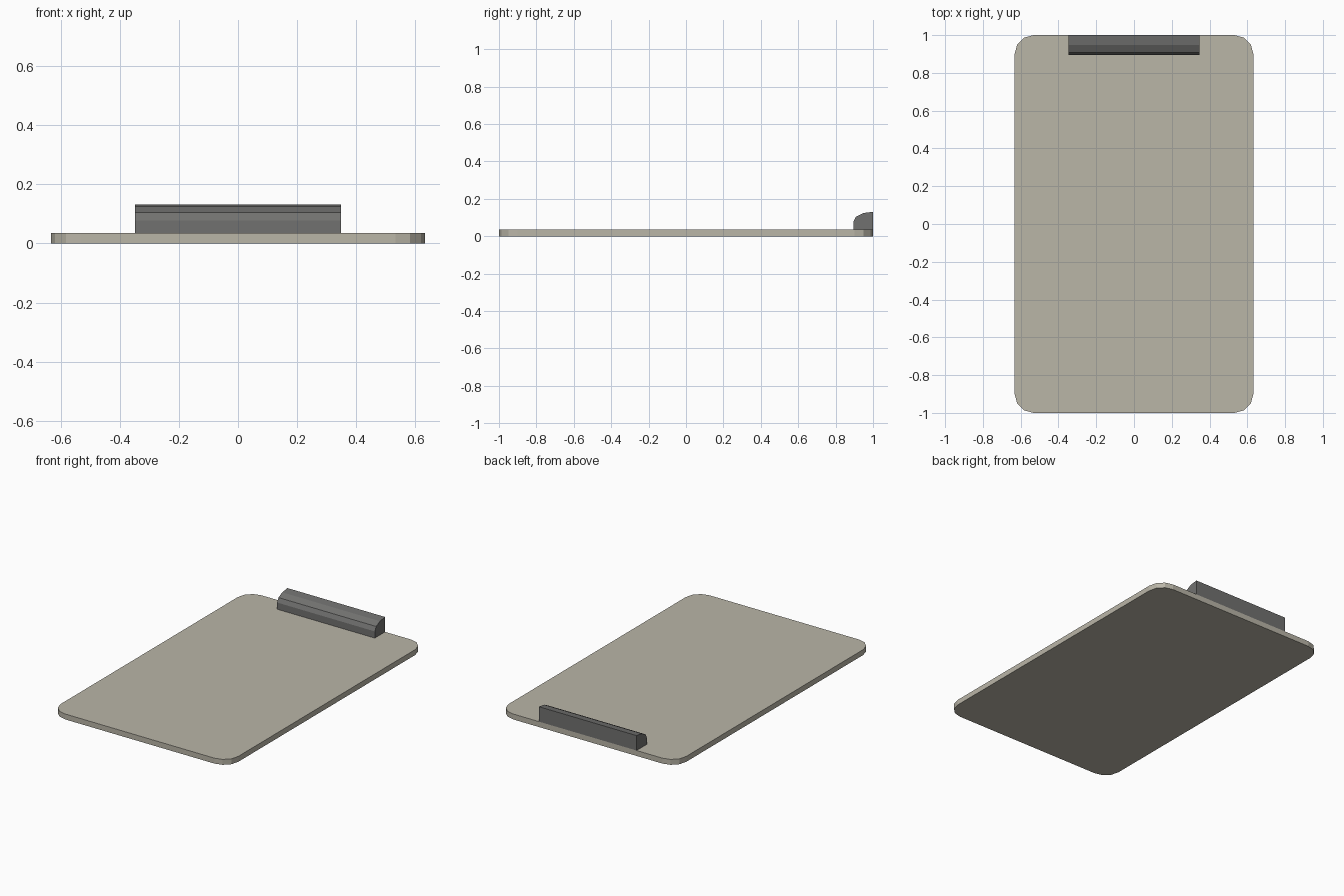
import bpy, bmesh, math
from mathutils import Vector

if "Cube" in bpy.data.objects:
    bpy.data.objects.remove(bpy.data.objects["Cube"])


def material(name, rgb):
    m = bpy.data.materials.new(name)
    m.diffuse_color = (*rgb, 1.0)
    m.use_nodes = True
    m.node_tree.nodes["Principled BSDF"].inputs["Base Color"].default_value = m.diffuse_color
    return m


def extrude_profile(name, points, direction, mat):
    """Make a closed prism from a planar outline swept along direction."""
    bm = bmesh.new()
    face = bm.faces.new([bm.verts.new(p) for p in points])
    swept = bmesh.ops.extrude_face_region(bm, geom=[face], use_keep_orig=True)
    verts = [g for g in swept["geom"] if isinstance(g, bmesh.types.BMVert)]
    bmesh.ops.translate(bm, verts=verts, vec=Vector(direction))
    bmesh.ops.recalc_face_normals(bm, faces=bm.faces)
    mesh = bpy.data.meshes.new(name)
    bm.to_mesh(mesh)
    bm.free()
    mesh.materials.append(mat)
    obj = bpy.data.objects.new(name, mesh)
    bpy.context.collection.objects.link(obj)
    return obj


beige = material("beige board", (0.49, 0.465, 0.39))
grey = material("dark grey clip", (0.165, 0.165, 0.16))

HALF_W, HALF_L, THICK, RADIUS, STEPS = 0.632, 1.0, 0.035, 0.1, 3

# Board: rounded rectangle slab
outline = []
for corner, (sx, sy) in enumerate([(1, 1), (-1, 1), (-1, -1), (1, -1)]):
    for i in range(STEPS + 1):
        a = math.radians(90 * (corner + i / STEPS))
        outline.append((sx * (HALF_W - RADIUS) + RADIUS * math.cos(a),
                        sy * (HALF_L - RADIUS) + RADIUS * math.sin(a), 0))
extrude_profile("board", outline, (0, 0, THICK), beige)

# Clip: upright back, short upright front and a curved top
CLIP_HALF, DEPTH, SHOULDER, RISE = 0.348, 0.105, 0.078, 0.053
profile = [(-CLIP_HALF, 1.0, THICK), (-CLIP_HALF, 1.0 - DEPTH, THICK)]
for i in range(4):
    a = math.radians(30 * i)
    profile.append((-CLIP_HALF, 1.0 - DEPTH * math.cos(a),
                    SHOULDER + RISE * math.sin(a)))
extrude_profile("clip", profile, (2 * CLIP_HALF, 0, 0), grey)
